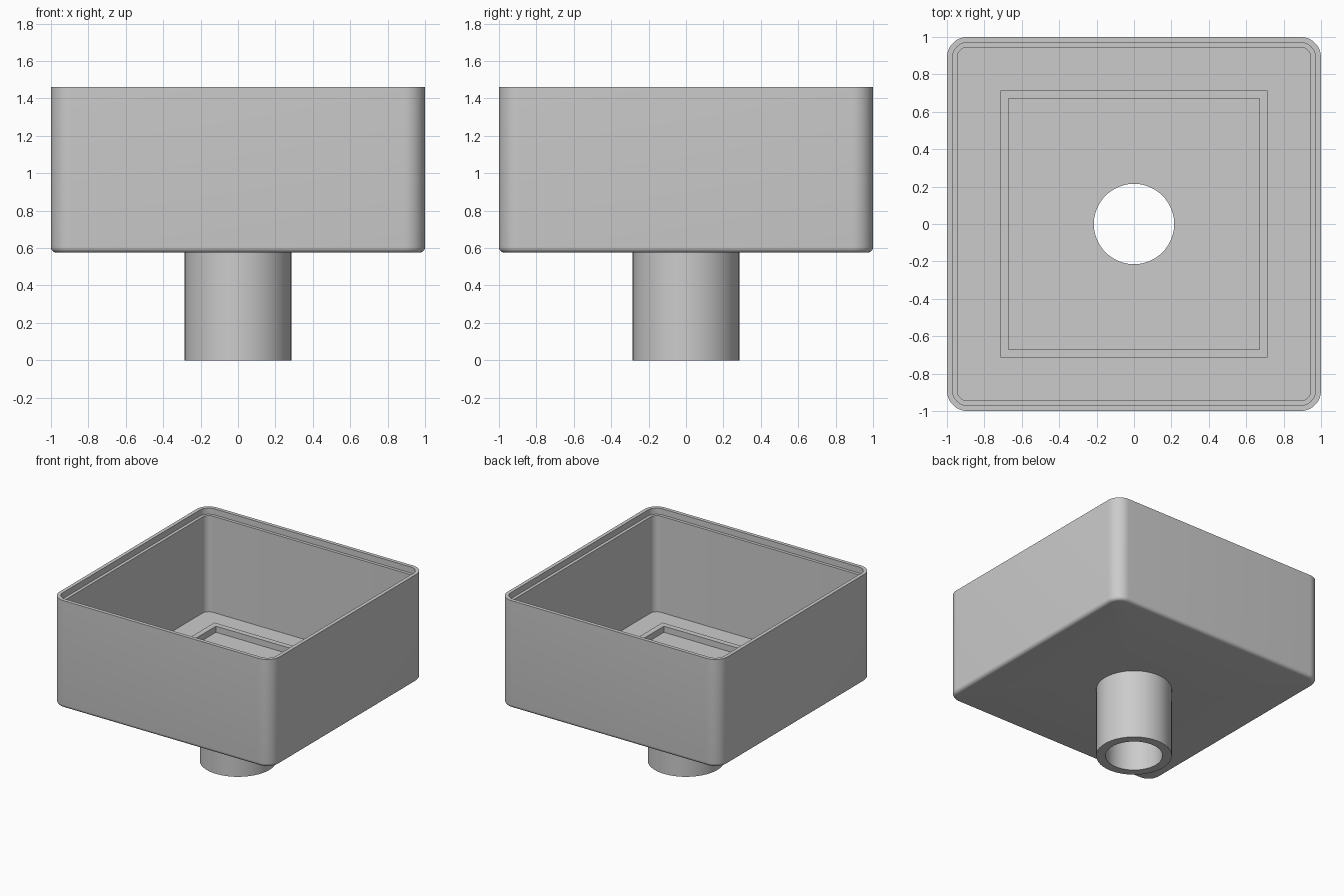
import bpy, bmesh, math

if "Cube" in bpy.data.objects:
    bpy.data.objects.remove(bpy.data.objects["Cube"])

ARC = 12  # segments per rounded corner


def rounded_square(half, radius, z):
    """Outline of a square with rounded corners (radius == half gives a circle)."""
    pts = []
    for q in range(4):
        mid = math.radians(45 + 90 * q)
        cx = math.copysign(half - radius, math.cos(mid))
        cy = math.copysign(half - radius, math.sin(mid))
        for i in range(ARC + 1):
            a = math.radians(90 * q + 90 * i / ARC)
            pts.append((cx + radius * math.cos(a), cy + radius * math.sin(a), z))
    return pts


def loft(name, sections, material):
    """Join the outlines in order, closing the last one back to the first."""
    bm = bmesh.new()
    loops = [[bm.verts.new(p) for p in rounded_square(*s)] for s in sections]
    n = len(loops[0])
    for k, a in enumerate(loops):
        b = loops[(k + 1) % len(loops)]
        for i in range(n):
            j = (i + 1) % n
            bm.faces.new((a[i], a[j], b[j], b[i]))
    bmesh.ops.remove_doubles(bm, verts=bm.verts, dist=1e-5)
    bmesh.ops.recalc_face_normals(bm, faces=bm.faces)
    mesh = bpy.data.meshes.new(name)
    bm.to_mesh(mesh)
    bm.free()
    mesh.materials.append(material)
    obj = bpy.data.objects.new(name, mesh)
    bpy.context.collection.objects.link(obj)
    bpy.ops.object.select_all(action='DESELECT')
    obj.select_set(True)
    bpy.context.view_layer.objects.active = obj
    bpy.ops.object.shade_smooth_by_angle(angle=math.radians(30))
    return obj


grey = bpy.data.materials.new("plain grey")
grey.diffuse_color = (0.6, 0.6, 0.6, 1)
grey.use_nodes = True
grey.node_tree.nodes["Principled BSDF"].inputs["Base Color"].default_value = grey.diffuse_color

BASE, FLOOR, TOP, FILLET = 0.575, 0.62, 1.46, 0.03

# outlet tube below the box
tube = [(0.215, 0.215, 0), (0.285, 0.285, 0), (0.285, 0.285, BASE)]

# rounded bottom edge of the box
edge = []
for i in range(7):
    a = math.radians(90 * i / 6)
    inset = FILLET * (1 - math.sin(a))
    edge.append((1 - inset, 0.11 - inset, BASE + FILLET * (1 - math.cos(a))))

# outer wall, stepped rim and inner wall
walls = [(1, 0.11, TOP), (0.97, 0.08, TOP), (0.97, 0.08, TOP - 0.05),
         (0.945, 0.055, TOP - 0.05), (0.945, 0.055, FLOOR)]

# raised square frame on the floor, then the drain hole
floor = [(0.715, 0, FLOOR), (0.715, 0, 0.67), (0.67, 0, 0.67),
         (0.67, 0, FLOOR), (0.215, 0.215, FLOOR)]

loft("square_box_with_outlet", tube + edge + walls + floor, grey)
